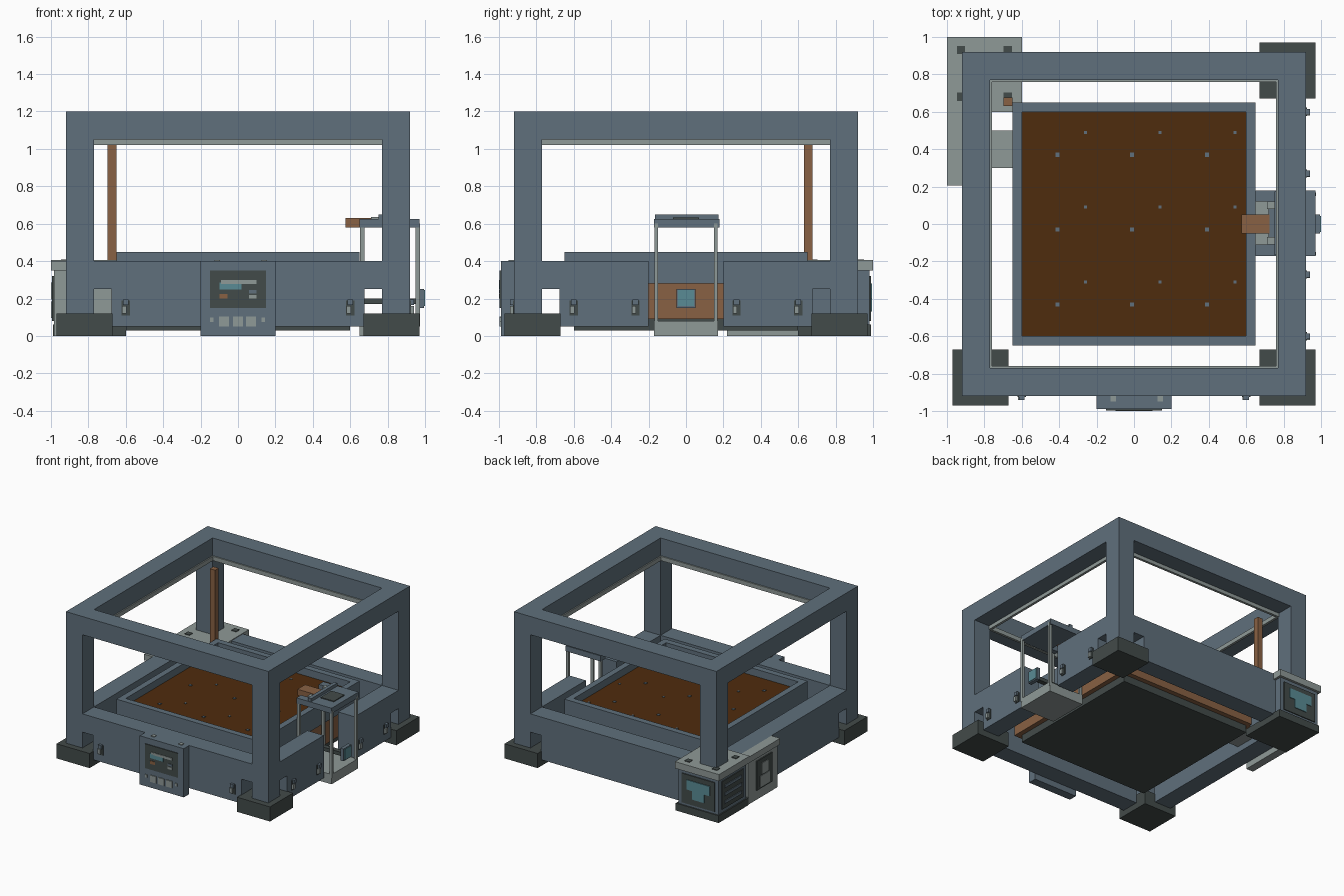
import bpy, bmesh, math
from mathutils import Matrix, Vector

default_cube = bpy.data.objects.get("Cube")
if default_cube:
    bpy.data.objects.remove(default_cube, do_unlink=True)


def paint(name, red, green, blue):
    material = bpy.data.materials.new(name)
    material.use_nodes = True
    colour = (red, green, blue, 1)
    material.diffuse_color = colour
    material.node_tree.nodes["Principled BSDF"].inputs["Base Color"].default_value = colour
    return material


slate = paint("slate blue", .115, .16, .2)
dark = paint("dark green grey", .055, .07, .067)
light = paint("light grey", .275, .32, .31)
copper = paint("copper", .25, .12, .057)
brown = paint("dark brown", .078, .025, .004)
teal = paint("teal", .1, .26, .3)


def finish(name, mesh_builder, material, turn=0):
    """Store a bmesh as an object, turned about z by quarter turns."""
    bmesh.ops.rotate(mesh_builder, verts=mesh_builder.verts, cent=Vector(),
                     matrix=Matrix.Rotation(turn * math.pi / 2, 3, "Z"))
    bmesh.ops.recalc_face_normals(mesh_builder, faces=mesh_builder.faces)
    mesh = bpy.data.meshes.new(name)
    mesh_builder.to_mesh(mesh)
    mesh_builder.free()
    mesh.materials.append(material)
    part = bpy.data.objects.new(name, mesh)
    bpy.context.collection.objects.link(part)
    return part


def box(name, material, x, y, z, turn=0):
    """Block between the given limits on each axis."""
    builder = bmesh.new()
    bmesh.ops.create_cube(builder, size=1)
    for vert in builder.verts:
        for axis, (low, high) in enumerate((x, y, z)):
            vert.co[axis] = high if vert.co[axis] > 0 else low
    return finish(name, builder, material, turn)


def square_ring(name, material, outer, inner, z):
    """Square frame with a square opening."""
    builder = bmesh.new()
    loops = []
    for half, height in ((outer, z[0]), (outer, z[1]), (inner, z[1]), (inner, z[0])):
        loops.append([builder.verts.new((sx * half, sy * half, height))
                      for sx, sy in ((-1, -1), (1, -1), (1, 1), (-1, 1))])
    for loop, following in zip(loops, loops[1:] + loops[:1]):
        for i in range(4):
            j = (i + 1) % 4
            builder.faces.new((loop[i], loop[j], following[j], following[i]))
    return finish(name, builder, material)


def around(centre, half):
    return centre - half, centre + half


OUTER, INNER = .92, .77          # frame faces
TUB, DECK = .65, .6              # tub outside and inside
SHOULDER = .675                  # where the walls step up near the posts
FRONT_WALL = (-OUTER, -INNER)

# Upper frame and its light inner lip
square_ring("top_frame", slate, OUTER, INNER, z=(1.05, 1.2))
square_ring("top_lip", light, INNER + .01, INNER - .01, z=(1.02, 1.055))

# Posts and feet; the back left corner has its own base
for turn, corner in enumerate(("front_left", "back_left_side", "back_right_side", "front_right")):
    box(corner + "_post", slate, x=(INNER, OUTER), y=FRONT_WALL, z=(.05, 1.05), turn=turn)
    if turn != 2:
        box(corner + "_foot", dark, x=(.67, .97), y=(-.97, -.67), z=(0, .12), turn=turn)

# Walls: the one on +x is split by the bracket opening
for turn, side in enumerate(("front", "left", "back", "right")):
    gap = .2 if turn == 1 else 0
    for sign in ((-1, 1) if gap else (1,)):
        low = gap if gap else -SHOULDER
        lower = sorted((sign * low, sign * SHOULDER))
        beam = sorted((sign * (gap if gap else -INNER), sign * INNER))
        box(side + "_wall", slate, x=lower, y=FRONT_WALL, z=(.05, .25), turn=turn)
        box(side + "_beam", slate, x=beam, y=FRONT_WALL, z=(.25, .4), turn=turn)

# Side latches
for turn, places in ((0, (-.6, .6)), (1, (-.6, -.27, .27, .6))):
    for place in places:
        box("latch_plate", dark, x=around(place, .022), y=(-OUTER - .006, -OUTER),
            z=(.11, .19), turn=turn)
        box("latch_grip", light, x=around(place - .008, .012), y=(-OUTER - .02, -OUTER),
            z=(.12, .16), turn=turn)
        box("latch_cap", slate, x=around(place, .015), y=(-OUTER - .02, -OUTER),
            z=(.165, .195), turn=turn)

# Tub with copper sides, raised rim and deck
box("tub_floor", dark, x=(-DECK, DECK), y=(-DECK, DECK), z=(.03, .1))
box("tub_sides", copper, x=around(0, TUB - .01), y=around(0, TUB - .01), z=(.09, .28))
square_ring("tub_rim", slate, TUB, DECK, z=(.28, .45))
box("deck", brown, x=(-DECK, DECK), y=(-DECK, DECK), z=(.28, .39))
for column in range(3):
    for row in range(3):
        x, y = -.41 + column * .4, .37 - row * .4
        box("deck_stud", slate, x=around(x, .011), y=around(y, .011), z=(.39, .395))
        box("deck_pin", slate, x=around(x + .15, .008), y=around(y + .12, .008), z=(.39, .394))

# Front control panel
box("control_box", slate, x=(-.2, .2), y=(-.99, -OUTER), z=(0, .4))
box("control_screen", dark, x=(-.15, .15), y=(-.996, -.99), z=(.15, .35))
for name, material, x, z in (
        ("screen_bar", light, (-.09, .1), (.278, .298)),
        ("screen_display", teal, (-.1, .02), (.247, .285)),
        ("copper_key", copper, (-.1, -.055), (.2, .225)),
        ("light_key", light, (.06, .1), (.2, .22)),
        ("dark_key", slate, (.06, .1), (.228, .245))):
    box(name, material, x=x, y=(-1, -.995), z=z)
for place in (-.075, 0, .07):
    box("push_button", light, x=around(place, .027), y=(-.997, -.99), z=(.05, .105))
for place in (-.14, .135):
    box("indicator", light, x=around(place, .01), y=(-.996, -.99), z=(.075, .098))
for place in (-.11, .14):
    box("panel_clip", light, x=around(place, .015), y=(-.95, -OUTER), z=(.4, .406))

# Side bracket: base, four rods, platform and copper arm
box("bracket_base", light, x=(TUB, .97), y=(-.17, .17), z=(0, .08))
for x in (.665, .96):
    for y in (-.16, .16):
        box("bracket_rod", light, x=around(x, .012), y=around(y, .009), z=(.05, .6))
for y in (-.14, .15):
    box("bracket_rail", slate, x=(TUB, .97), y=around(y, .03), z=(.58, .625))
box("bracket_platform", slate, x=(.72, .97), y=(-.165, .175), z=(.58, .625))
box("bracket_ridge", slate, x=(.75, .78), y=(-.165, .175), z=(.62, .65))
box("platform_screen", dark, x=(.8, .92), y=around(0, .07), z=(.625, .632))
box("copper_arm", copper, x=(.575, .725), y=around(0, .05), z=(.58, .63))
for y in (-.09, .1):
    box("platform_clip", light, x=(.71, .75), y=around(y, .02), z=(.61, .635))

# Small display in the bracket opening
box("side_display_box", slate, x=(.965, .995), y=around(0, .05), z=(.15, .25))
box("side_display_face", teal, x=(.994, 1), y=around(0, .042), z=(.16, .245))
box("side_display_mount", dark, x=(TUB, .97), y=around(0, .02), z=(.17, .2))

# Tall copper column
box("copper_column", copper, x=(-.697, -.65), y=(.63, .677), z=(.39, 1.02))

# Corner cabinet at the back
box("cabinet_foot", dark, x=(-.99, -.6), y=(.6, .99), z=(0, .06))
box("cabinet_body", slate, x=(-.98, -.62), y=(.62, .98), z=(.05, .36))
box("cabinet_inner_panel", dark, x=(-.9, -.65), y=(.612, .62), z=(.1, .35))
box("cabinet_lid", light, x=(-1, -.6), y=(.6, 1), z=(.35, .405))
box("cabinet_screen", dark, x=(-.95, -.65), y=(.98, .988), z=(.08, .32))
box("cabinet_display", teal, x=(-.91, -.7), y=(.988, .994), z=(.2, .28))
box("cabinet_readout", teal, x=(-.86, -.75), y=(.988, .994), z=(.13, .2))
box("cabinet_vent", dark, x=(-.987, -.98), y=(.66, .94), z=(.09, .32))
for level in range(3):
    box("vent_slat", slate, x=(-.993, -.987), y=(.69, .91), z=around(.14 + level * .065, .012))
for x in (-.925, -.675):
    for y in (.68, .93):
        box("lid_bolt", dark, x=around(x, .022), y=around(y, .022), z=(.405, .41))

# Side cabinet and its duct to the tub
box("side_cabinet", light, x=(-.985, -OUTER), y=(.22, .6), z=(0, .36))
box("side_cabinet_lid", light, x=(-1, -OUTER), y=(.205, .6), z=(.35, .4))
box("side_cabinet_panel", dark, x=(-.995, -.985), y=(.3, .5), z=(.08, .32))
for level, half in ((.14, .06), (.24, .04)):
    box("panel_window", light, x=(-1, -.995), y=around(.4, half), z=around(level, .045))
box("duct", light, x=(-.95, -TUB + .01), y=(.3, .5), z=(.1, .26))
